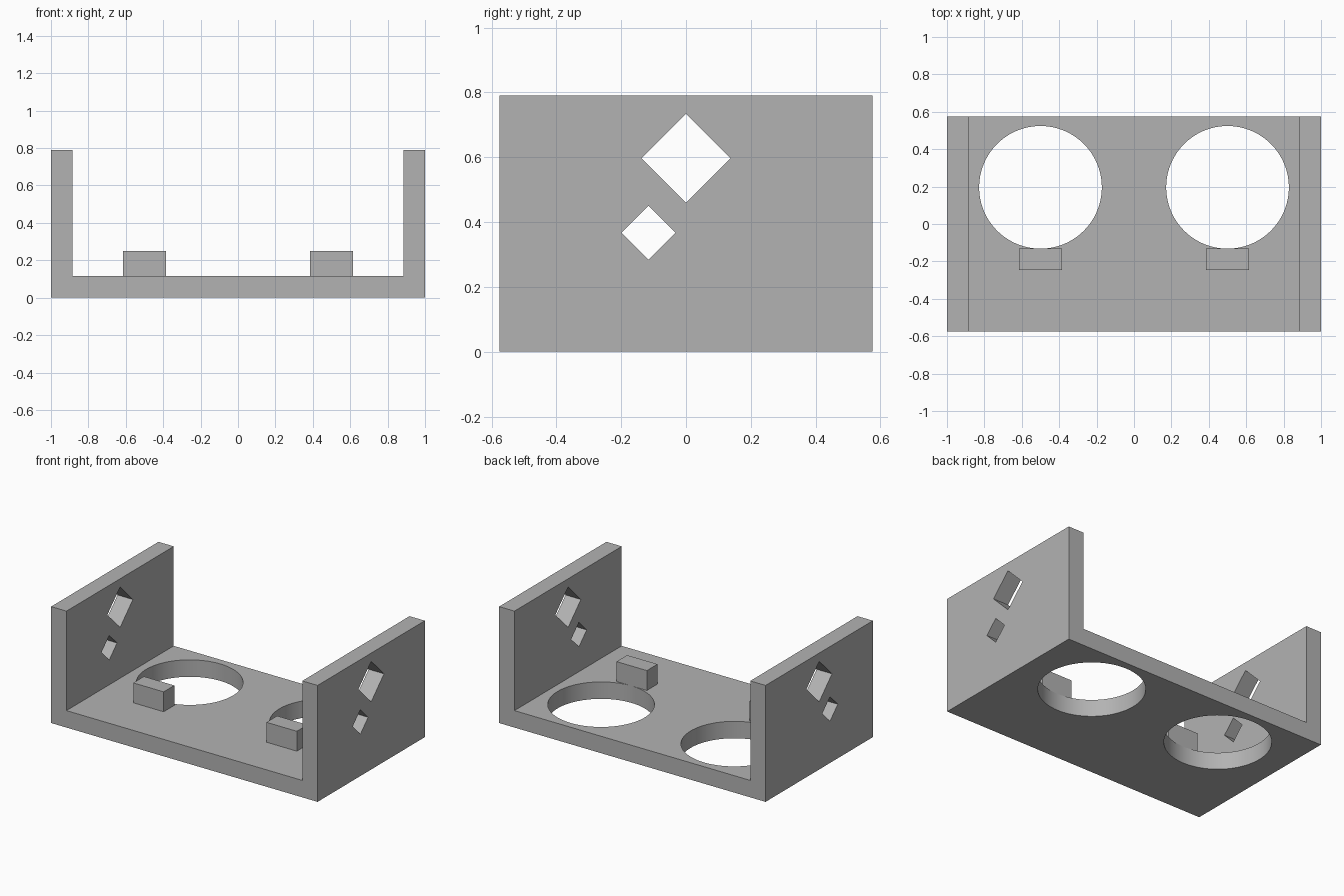
import bpy
import bmesh
import math

cube = bpy.data.objects.get("Cube")
if cube:
    bpy.data.objects.remove(cube, do_unlink=True)

grey = bpy.data.materials.new("plain grey")
grey.use_nodes = True
GREY = (0.45, 0.45, 0.45, 1)
grey.diffuse_color = GREY
grey.node_tree.nodes["Principled BSDF"].inputs["Base Color"].default_value = GREY

WALL = 0.115      # thickness of base and side walls
DEPTH = 0.575     # half depth
HEIGHT = 0.79


def finish(name, bm):
    bmesh.ops.recalc_face_normals(bm, faces=bm.faces)
    mesh = bpy.data.meshes.new(name)
    bm.to_mesh(mesh)
    bm.free()
    mesh.materials.append(grey)
    obj = bpy.data.objects.new(name, mesh)
    bpy.context.collection.objects.link(obj)
    return obj


def prism(name, points, direction):
    """Extrude a closed outline along a direction."""
    bm = bmesh.new()
    face = bm.faces.new([bm.verts.new(p) for p in points])
    out = bmesh.ops.extrude_face_region(bm, geom=[face])
    verts = [v for v in out["geom"] if isinstance(v, bmesh.types.BMVert)]
    bmesh.ops.translate(bm, verts=verts, vec=direction)
    return finish(name, bm)


def cut(target, cutter):
    cutter.hide_render = True
    mod = target.modifiers.new("cut", "BOOLEAN")
    mod.operation = "DIFFERENCE"
    mod.solver = "EXACT"
    mod.object = cutter
    bpy.context.view_layer.objects.active = target
    bpy.ops.object.modifier_apply(modifier=mod.name)
    bpy.data.objects.remove(cutter, do_unlink=True)


# U-shaped bracket: base and two side walls
inner = 1 - WALL
half = [(inner, WALL), (inner, HEIGHT), (1, HEIGHT), (1, 0)]
outline = half + [(-x, z) for x, z in reversed(half)]
bracket = prism("bracket", [(x, -DEPTH, z) for x, z in outline], (0, 2 * DEPTH, 0))

# Round holes through the base
SIDES = 96
for x in (-0.5, 0.5):
    ring = [(x + 0.328 * math.cos(math.tau * i / SIDES),
             0.196 + 0.328 * math.sin(math.tau * i / SIDES), -0.1) for i in range(SIDES)]
    cut(bracket, prism("round_cutter", ring, (0, 0, 0.4)))

# Diamond holes through both side walls
for y, z, r in ((0, 0.597, 0.137), (-0.116, 0.367, 0.083)):
    diamond = [(-1.2, y + r, z), (-1.2, y, z + r), (-1.2, y - r, z), (-1.2, y, z - r)]
    cut(bracket, prism("diamond_cutter", diamond, (2.4, 0, 0)))

bpy.ops.object.select_all(action="DESELECT")
bracket.select_set(True)
bpy.context.view_layer.objects.active = bracket
bpy.ops.object.shade_smooth_by_angle(angle=math.radians(30))

# Small stop blocks in front of the round holes
for name, x in (("right_stop_block", -0.5), ("left_stop_block", 0.5)):
    w = 0.114
    base = [(x - w, -0.246, WALL), (x + w, -0.246, WALL), (x + w, -0.132, WALL), (x - w, -0.132, WALL)]
    prism(name, base, (0, 0, 0.135))
